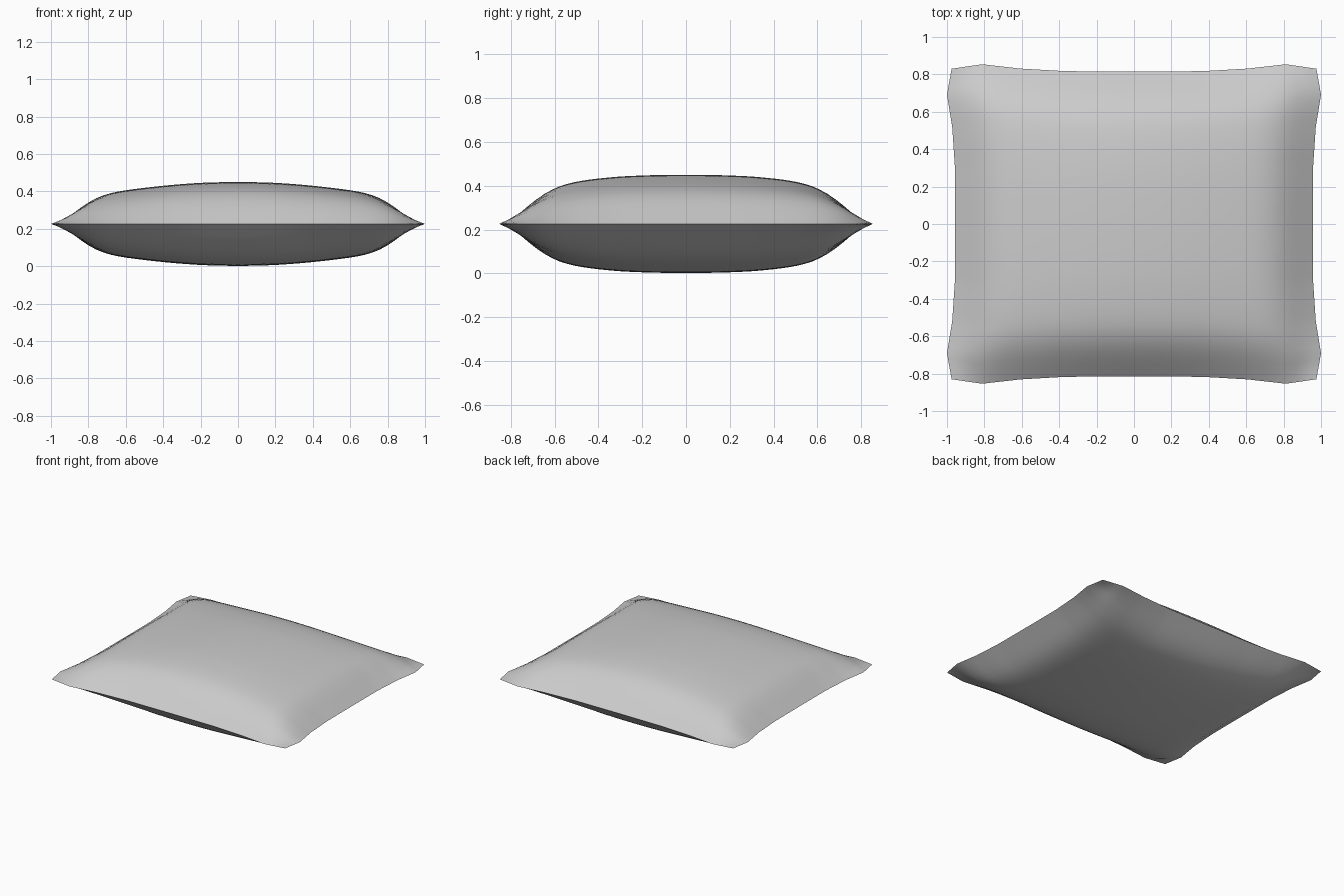
import bpy, bmesh

if "Cube" in bpy.data.objects:
    bpy.data.objects.remove(bpy.data.objects["Cube"])

N = 48            # grid segments per side
MID, HALF = 0.2265, 0.2255

# seam outline: half width along each side, from side middle to corner
SIDE_X = [(0, .957), (.375, .958), (.625, .972), (.8333, 1.0), (1, .975)]
SIDE_Y = [(0, .815), (.375, .817), (.625, .831), (.8333, .854), (1, .83)]
# puffiness from the centre to the seam
PUFF_U = [(0, 1), (.2, .98), (.365, .93), (.52, .86), (.68, .77), (.77, .665),
          (.835, .53), (.92, .25), (1, 0)]
PUFF_V = [(0, 1), (.2, .99), (.37, .965), (.55, .9), (.68, .81), (.755, .7),
          (.85, .48), (.93, .22), (1, 0)]


def linear(table, t):
    for (a, p), (b, q) in zip(table, table[1:]):
        if t <= b + 1e-6:
            return p + (q - p) * (t - a) / (b - a)
    return table[-1][1]


def smooth(table, t):
    # average over a small window to round off the profile
    w = min(0.06, 1 - t)
    return sum(linear(table, abs(t + w * k / 4)) for k in range(-4, 5)) / 9


# upper half of the pillow: a square grid puffed up from the seam
bm = bmesh.new()
bmesh.ops.create_grid(bm, x_segments=N, y_segments=N, size=1)
for vert in bm.verts:
    u, v = vert.co.x, vert.co.y
    vert.co.x = u * linear(SIDE_X, abs(v))
    vert.co.y = v * linear(SIDE_Y, abs(u))
    vert.co.z = HALF * smooth(PUFF_U, abs(u)) * smooth(PUFF_V, abs(v))
mesh = bpy.data.meshes.new("pillow")
bm.to_mesh(mesh)
bm.free()

pillow = bpy.data.objects.new("pillow", mesh)
bpy.context.collection.objects.link(pillow)
pillow.location.z = MID

# lower half mirrored, joined along the seam
mirror = pillow.modifiers.new("lower_half", 'MIRROR')
mirror.use_axis = (False, False, True)
mirror.merge_threshold = 0.0005

bpy.context.view_layer.objects.active = pillow
pillow.select_set(True)
bpy.ops.object.modifier_apply(modifier="lower_half")
bpy.ops.object.shade_smooth_by_angle(angle=0.7)
